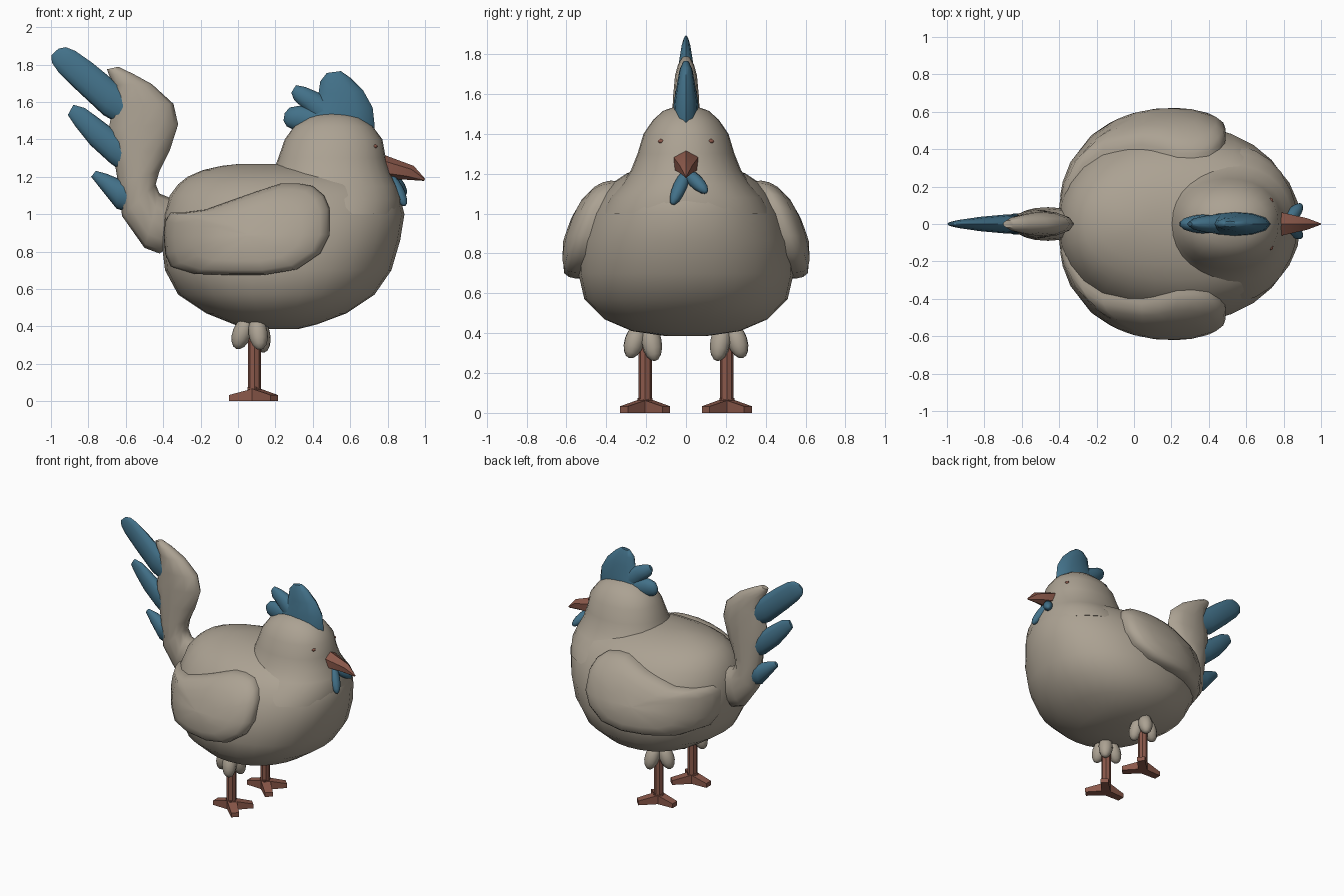
import bpy, bmesh, math
from mathutils import Vector, Matrix


def material(name, rgb):
    m = bpy.data.materials.new(name)
    m.diffuse_color = (*rgb, 1)
    return m


PLUMAGE = material("warm grey plumage", (0.41, 0.36, 0.29))
BLUE = material("blue", (0.055, 0.165, 0.25))
BROWN = material("red brown", (0.26, 0.10, 0.07))


def finish(bm, name, mat, angle=55):
    bmesh.ops.recalc_face_normals(bm, faces=bm.faces)
    me = bpy.data.meshes.new(name)
    bm.to_mesh(me)
    bm.free()
    me.materials.append(mat)
    for p in me.polygons:
        p.use_smooth = True
    me.set_sharp_from_angle(angle=math.radians(angle))
    ob = bpy.data.objects.new(name, me)
    bpy.context.collection.objects.link(ob)
    return ob


def loft(bm, rings):
    rows = [[bm.verts.new(p) for p in r] for r in rings]
    n = len(rows[0])
    for a, b in zip(rows, rows[1:]):
        for i in range(n):
            j = (i + 1) % n
            bm.faces.new((a[i], a[j], b[j], b[i]))
    bm.faces.new(rows[0])
    bm.faces.new(rows[-1])


def sp(v, e):
    return math.copysign(abs(v) ** e, v)


# horizontal sections stacked upward: (z, x_back, x_front, half_width)
EXP = 2.15


def stack(name, sections, n=28):
    bm = bmesh.new()
    rings = []
    for z, x0, x1, w in sections:
        ts = [2 * math.pi * i / n for i in range(n)]
        rings.append([((x0 + x1) / 2 + (x1 - x0) / 2 * sp(math.cos(t), 2 / EXP),
                       w * sp(math.sin(t), 2 / EXP), z) for t in ts])
    loft(bm, rings)
    return finish(bm, name, PLUMAGE)


# upright blade: elliptical sections between edge points (xa, za, xb, zb, half_width)
def blade(bm, sections, n=12):
    rings = []
    for xa, za, xb, zb, w in sections:
        a, b = Vector((xa, 0, za)), Vector((xb, 0, zb))
        rings.append([(a + b) / 2 + (b - a) / 2 * math.cos(2 * math.pi * i / n)
                      + Vector((0, w * math.sin(2 * math.pi * i / n), 0)) for i in range(n)])
    loft(bm, rings)


# ellipsoid stretched between two points
def drop(bm, p, q, r):
    p, q = Vector(p), Vector(q)
    d = q - p
    m = (Matrix.Translation((p + q) / 2) @ d.to_track_quat('Z', 'Y').to_matrix().to_4x4()
         @ Matrix.Diagonal((r, r, d.length / 2, 1)))
    bmesh.ops.create_uvsphere(bm, u_segments=10, v_segments=8, radius=1, matrix=m)


# body and head
BODY = [(.385, .06, .32, .10), (.41, -.02, .42, .27), (.47, -.17, .58, .41), (.57, -.32, .73, .51),
        (.70, -.39, .82, .54), (.86, -.41, .867, .53), (1.0, -.40, .89, .48), (1.1, -.365, .865, .42),
        (1.16, -.32, .82, .36), (1.2, -.27, .74, .30), (1.235, -.19, .60, .22), (1.258, -.09, .45, .13),
        (1.268, .0, .3, .05)]
stack("body", BODY)
stack("head", [(1.0, .06, .87, .43), (1.08, .12, .875, .385), (1.15, .155, .85, .32), (1.22, .185, .815, .275),
               (1.30, .215, .79, .243), (1.40, .25, .772, .213), (1.47, .30, .72, .165), (1.515, .37, .655, .115),
               (1.538, .44, .58, .05), (1.543, .49, .53, .015)])


def body_y(x, z):
    for a, b in zip(BODY, BODY[1:]):
        if a[0] <= z <= b[0]:
            f = (z - a[0]) / (b[0] - a[0])
            x0, x1, w = (a[k] + (b[k] - a[k]) * f for k in (1, 2, 3))
            t = min(.985, abs((x - (x0 + x1) / 2) / ((x1 - x0) / 2)))
            return w * (1 - t ** EXP) ** (1 / EXP)
    return 0


# wings: outline wrapped on the body and padded outward
OUTLINE = [(-.39, .96), (-.36, 1.01), (-.28, 1.01), (-.17, 1.025), (.04, 1.10), (.14, 1.135), (.235, 1.165),
           (.32, 1.165), (.40, 1.15), (.46, 1.10), (.49, 1.03), (.49, .89), (.44, .79), (.315, .705), (.14, .675),
           (-.05, .675), (-.23, .68), (-.36, .72), (-.39, .79), (-.395, .88)]
for s, side in ((1, "left"), (-1, "right")):
    bm = bmesh.new()
    rings = []
    for k, pad in ((.98, -.04), (1, .025), (.97, .055), (.88, .075), (.65, .085), (.35, .088), (.05, .09)):
        ring = []
        for x, z in OUTLINE:
            x, z = .06 + (x - .06) * k, .89 + (z - .89) * k
            ring.append((x, s * (body_y(x, z) + pad), z))
        rings.append(ring)
    loft(bm, rings)
    finish(bm, side + "_wing", PLUMAGE)

# tail plume
bm = bmesh.new()
blade(bm, [(-.36, .83, -.33, 1.06, .06), (-.42, .79, -.37, 1.09, .085), (-.50, .82, -.42, 1.11, .09),
           (-.62, .99, -.44, 1.16, .085), (-.64, 1.16, -.42, 1.23, .08), (-.67, 1.34, -.365, 1.34, .075),
           (-.69, 1.46, -.32, 1.48, .07), (-.67, 1.58, -.345, 1.59, .065), (-.66, 1.69, -.46, 1.695, .055),
           (-.69, 1.745, -.56, 1.75, .04), (-.70, 1.775, -.64, 1.788, .02)])
finish(bm, "tail", PLUMAGE)

# three tail feathers
bm = bmesh.new()
blade(bm, [(-.58, 1.45, -.56, 1.64, .045), (-.72, 1.53, -.67, 1.72, .05), (-.87, 1.67, -.78, 1.81, .038),
           (-.96, 1.76, -.87, 1.873, .025), (-.995, 1.81, -.92, 1.893, .015), (-.998, 1.85, -.96, 1.885, .006)])
blade(bm, [(-.58, 1.2, -.58, 1.40, .05), (-.68, 1.27, -.68, 1.465, .05), (-.79, 1.37, -.76, 1.525, .038),
           (-.87, 1.47, -.82, 1.568, .025), (-.91, 1.53, -.88, 1.585, .01)])
blade(bm, [(-.56, 1.0, -.56, 1.18, .06), (-.65, 1.03, -.64, 1.19, .055), (-.73, 1.13, -.70, 1.215, .035),
           (-.785, 1.2, -.76, 1.232, .01)])
finish(bm, "tail_feathers", BLUE)

# comb
bm = bmesh.new()
blade(bm, [(.33, 1.40, .73, 1.40, .07), (.33, 1.48, .73, 1.48, .068), (.37, 1.56, .72, 1.57, .06),
           (.43, 1.64, .67, 1.66, .045), (.44, 1.71, .60, 1.73, .033), (.475, 1.755, .55, 1.765, .015)])
blade(bm, [(.42, 1.48, .52, 1.60, .055), (.35, 1.565, .42, 1.655, .045), (.30, 1.61, .36, 1.68, .032),
           (.285, 1.65, .31, 1.69, .012)])
blade(bm, [(.40, 1.42, .42, 1.57, .055), (.30, 1.45, .33, 1.58, .045), (.26, 1.47, .275, 1.57, .03),
           (.243, 1.50, .25, 1.54, .012)])
finish(bm, "comb", BLUE)

# wattles
bm = bmesh.new()
drop(bm, (.80, .01, 1.22), (.895, -.07, 1.045), .036)
drop(bm, (.80, -.01, 1.22), (.895, .105, 1.105), .036)
finish(bm, "wattles", BLUE)

# beak
bm = bmesh.new()
blade(bm, [(.70, 1.20, .72, 1.34, .07), (.78, 1.19, .80, 1.31, .07), (.89, 1.185, .94, 1.258, .035),
           (.995, 1.178, 1.0, 1.19, .004)], n=6)
finish(bm, "beak", BROWN, 35)

# eyes, legs and thigh tufts
for s, side in ((1, "left"), (-1, "right")):
    bm = bmesh.new()
    drop(bm, (.737, s * .108, 1.363), (.731, s * .14, 1.363), .011)
    finish(bm, side + "_eye", BROWN)

    bm = bmesh.new()
    lx, ly = .088, s * .205
    bmesh.ops.create_cone(bm, cap_ends=True, segments=8, radius1=.034, radius2=.034, depth=.41,
                          matrix=Matrix.Translation((lx, ly, .245)))
    for deg, length in ((45, .15), (-45, .15), (180, .137)):
        d = Vector((math.cos(math.radians(deg)), math.sin(math.radians(deg)), 0))
        side_dir = Vector((-d.y, d.x, 0))
        vs = [bm.verts.new(Vector((lx, ly, z)) + d * r + side_dir * w * k)
              for r, w, top in ((-.02, .034, .075), (length, .028, .033)) for k in (-1, 1) for z in (0, top)]
        bmesh.ops.convex_hull(bm, input=vs)
    finish(bm, side + "_leg", BROWN, 30)

    bm = bmesh.new()
    for tx, ty, tz in ((.14, .155, .26), (.12, .285, .275), (-.01, .20, .28)):
        drop(bm, (.085 + (tx - .085) * .3, s * (.205 + (ty - .205) * .3), .45), (tx, s * ty, tz), .052)
    finish(bm, side + "_thigh_tuft", PLUMAGE)
